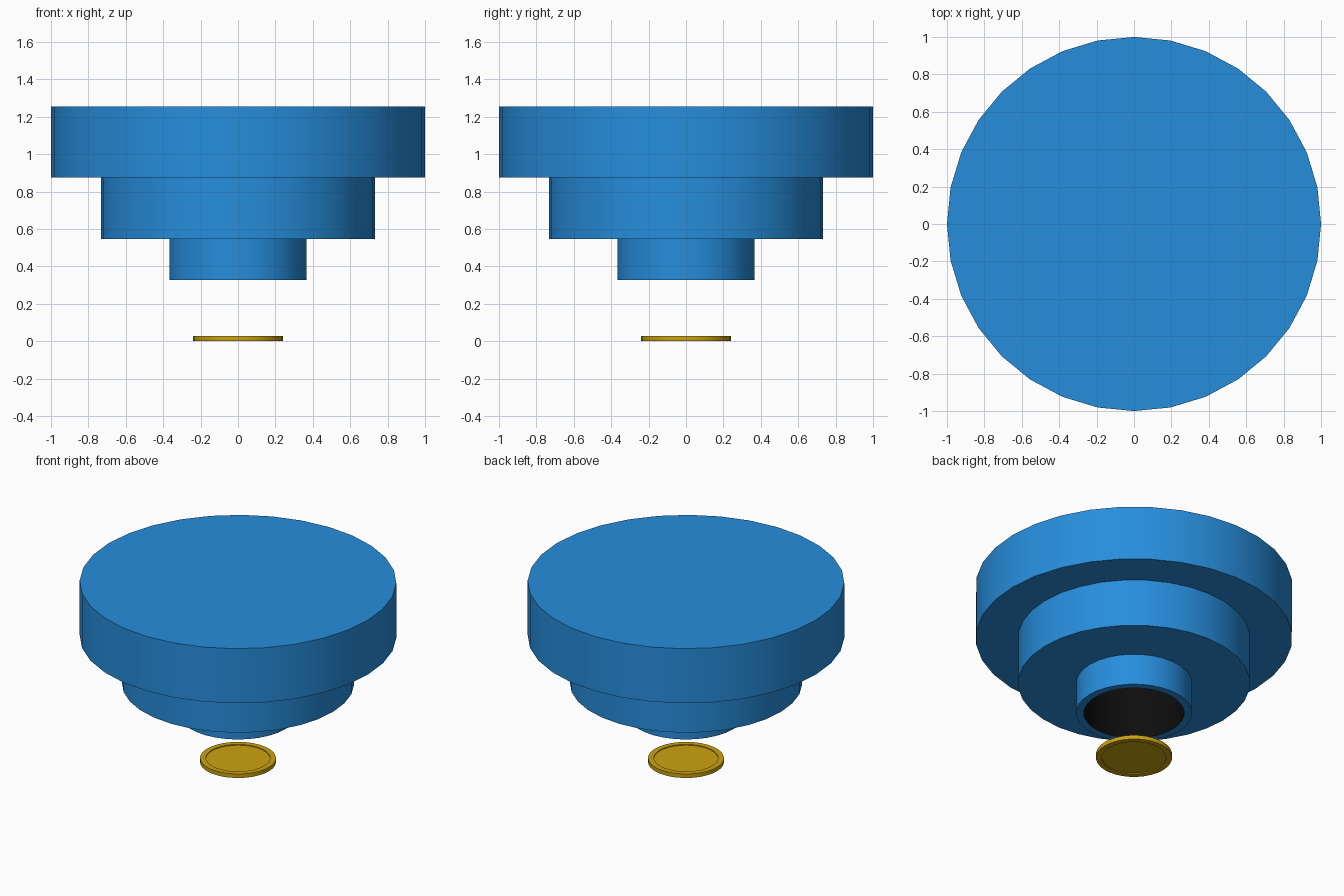
import bpy, math

if "Cube" in bpy.data.objects:
    bpy.data.objects.remove(bpy.data.objects["Cube"])

SIDES = 32


def material(name, color):
    m = bpy.data.materials.new(name)
    m.diffuse_color = (*color, 1)
    m.use_nodes = True
    m.node_tree.nodes["Principled BSDF"].inputs["Base Color"].default_value = m.diffuse_color
    return m


def lathe(name, profile, mats, dark_from=None):
    """Turn (radius, z) points around z, capping both ends with n-gons."""
    n = len(profile)
    verts = [(r * math.cos(2 * math.pi * i / SIDES), r * math.sin(2 * math.pi * i / SIDES), z)
             for r, z in profile for i in range(SIDES)]
    faces, slots = [], []
    for k in range(n - 1):
        for i in range(SIDES):
            j = (i + 1) % SIDES
            a, b = k * SIDES, (k + 1) * SIDES
            faces.append((a + i, b + i, b + j, a + j))
            slots.append(1 if dark_from is not None and k >= dark_from else 0)
    faces.append(tuple(range(SIDES)))
    slots.append(0)
    faces.append(tuple((n - 1) * SIDES + i for i in reversed(range(SIDES))))
    slots.append(0 if dark_from is None else 1)
    mesh = bpy.data.meshes.new(name)
    mesh.from_pydata(verts, [], faces)
    for m in mats:
        mesh.materials.append(m)
    for p, s in zip(mesh.polygons, slots):
        p.material_index = s
    obj = bpy.data.objects.new(name, mesh)
    bpy.context.collection.objects.link(obj)
    bpy.ops.object.select_all(action='DESELECT')
    obj.select_set(True)
    bpy.context.view_layer.objects.active = obj
    bpy.ops.object.shade_smooth_by_angle(angle=math.radians(30))
    return obj


blue = material("blue", (0.02, 0.27, 0.72))
black = material("black", (0.004, 0.004, 0.004))
gold = material("gold", (0.60, 0.36, 0.005))

# Stepped body, top to bottom, then up into the dark nozzle opening
lathe("stepped_dispenser", [
    (1.0, 1.255), (1.0, 0.875), (0.733, 0.875), (0.733, 0.545),
    (0.366, 0.545), (0.366, 0.327), (0.317, 0.327), (0.317, 0.70),
], [blue, black], dark_from=6)

# Coin with a raised rim on both faces
lathe("coin", [
    (0.203, 0.022), (0.203, 0.028), (0.24, 0.028),
    (0.24, 0.0), (0.203, 0.0), (0.203, 0.006),
], [gold])
